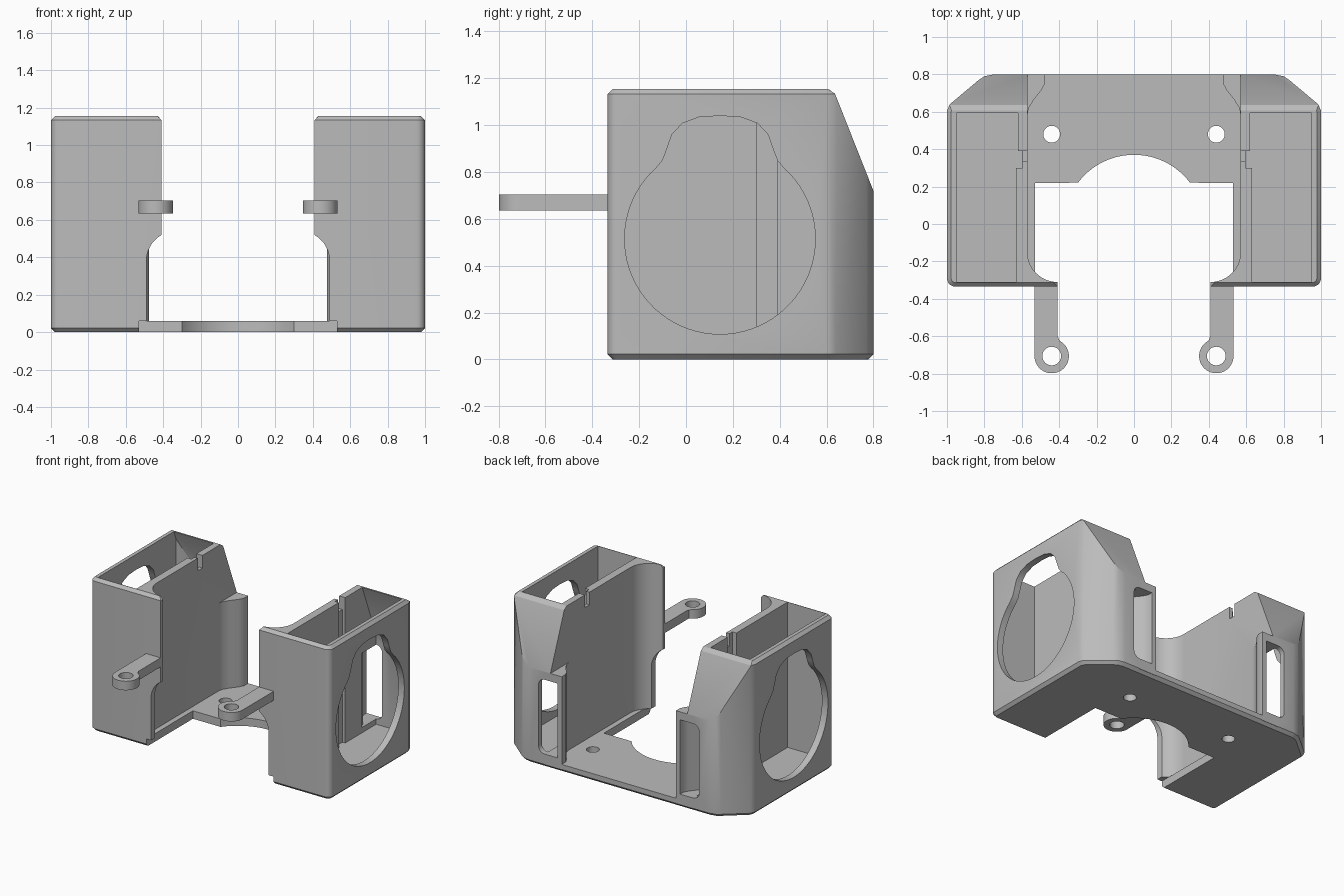
import bpy, bmesh
from math import sin, cos, radians, sqrt
from mathutils import Vector

if "Cube" in bpy.data.objects:
    bpy.data.objects.remove(bpy.data.objects["Cube"], do_unlink=True)

grey = bpy.data.materials.new("plain grey")
grey.use_nodes = True
grey.diffuse_color = (0.5, 0.5, 0.5, 1)
grey.node_tree.nodes["Principled BSDF"].inputs["Base Color"].default_value = (0.5, 0.5, 0.5, 1)


def arc(cx, cy, r, a0, a1, n=12):
    steps = [radians(a0 + (a1 - a0) * i / n) for i in range(n + 1)]
    return [(cx + r * cos(a), cy + r * sin(a)) for a in steps]


def prism(name, outline, lo, hi, axis="z", slope=None, bevel=None, width=0.02, segments=1):
    """Extrude an outline; optionally cut it with a sloping plane and bevel chosen edges."""
    place = {"x": lambda u, v, w: (w, u, v),
             "y": lambda u, v, w: (u, w, v),
             "z": lambda u, v, w: (u, v, w)}[axis]
    bm = bmesh.new()
    face = bm.faces.new([bm.verts.new(place(u, v, lo)) for u, v in outline])
    moved = bmesh.ops.extrude_face_region(bm, geom=[face])["geom"]
    verts = [g for g in moved if isinstance(g, bmesh.types.BMVert)]
    bmesh.ops.translate(bm, vec=place(0, 0, hi - lo), verts=verts)
    if slope is not None:
        cut = bmesh.ops.bisect_plane(bm, geom=bm.verts[:] + bm.edges[:] + bm.faces[:],
                                     plane_co=(0, slope, 1.15), plane_no=(0, 0.43, 0.17),
                                     clear_outer=True)["geom_cut"]
        bmesh.ops.contextual_create(bm, geom=[g for g in cut if isinstance(g, bmesh.types.BMEdge)])
    bmesh.ops.recalc_face_normals(bm, faces=bm.faces)
    if bevel:
        edges = [e for e in bm.edges if bevel(e.verts[0].co, e.verts[1].co)]
        bmesh.ops.bevel(bm, geom=edges, offset=width, segments=segments, profile=0.5, affect="EDGES")
    mesh = bpy.data.meshes.new(name)
    bm.to_mesh(mesh)
    bm.free()
    mesh.materials.append(grey)
    obj = bpy.data.objects.new(name, mesh)
    bpy.context.collection.objects.link(obj)
    return obj


def apply(obj, mod):
    bpy.context.view_layer.objects.active = obj
    bpy.ops.object.modifier_apply(modifier=mod.name)


def combine(obj, other, operation):
    mod = obj.modifiers.new("combine", "BOOLEAN")
    mod.operation, mod.solver, mod.object = operation, "EXACT", other
    apply(obj, mod)
    bpy.data.objects.remove(other, do_unlink=True)


def finish(obj):
    """Mirror a half part to the other side and shade it."""
    mod = obj.modifiers.new("mirror", "MIRROR")
    mod.use_bisect_axis[0] = True
    apply(obj, mod)
    bpy.ops.object.select_all(action="DESELECT")
    obj.select_set(True)
    bpy.ops.object.shade_smooth_by_angle(angle=radians(30))


def rim_edge(a, b):
    """Outer edges along the top and bottom of a pod."""
    m = (a + b) / 2
    outer = m.x > 0.98 or m.y > 0.64 or m.y < -0.29 and m.x > 0.42 and a.x > 0.4
    top = min(a.z, b.z) > 1.14 and (m.x > 0.97 or m.y < -0.32 or m.y > 0.62)
    bottom = max(a.z, b.z) < 0.01 and (m.x > 0.9 or m.y > 0.7 or m.y < -0.32)
    return top or bottom and outer


# pod shell: rounded front corner, chamfered back corner, concave inner front
shell = ([(0.41, -0.335)] + arc(0.955, -0.29, 0.045, -90, 0, 5)
         + [(1, 0.605), (0.985, 0.64), (0.83, 0.77), (0.8, 0.79), (0.75, 0.8), (0.57, 0.8)]
         + arc(0.41, -0.15, 0.16, 0, -90, 14))
body = prism("side_pods_and_base", shell, 0, 1.155, slope=0.63, bevel=rim_edge, width=0.022)

# lower relief in the front flap
relief = [(0.3, -0.1), (0.53, -0.1), (0.53, 0.06), (0.49, 0.06)] + arc(0.33, 0.38, 0.16, 0, 90) + [(0.3, 0.54)]
combine(body, prism("flap_relief", relief, -0.5, -0.1, "y"), "DIFFERENCE")

# flared rear post
flare = [(0.57, 0.58), (0.563, 0.62), (0.535, 0.665), (0.495, 0.715), (0.477, 0.75), (0.475, 0.8)]
combine(body, prism("rear_post", flare + [(0.62, 0.8), (0.62, 0.58)], 0.02, 0.72), "UNION")

# base plate with round cutout and inner ledge
plate = ([(0.62, -0.312), (0.62, 0.8), (-0.1, 0.8)] + arc(0, -0.005, 0.375, 105, 37, 20)
         + [(0.53, 0.22), (0.53, -0.312)])
combine(body, prism("base_plate", plate, 0, 0.06,
                    bevel=lambda a, b: a.y > 0.79 and b.y > 0.79 and max(a.z, b.z) < 0.01,
                    width=0.022), "UNION")

# open chamber with a vertical groove in its inner wall
chamber = [(0.63, -0.31), (0.95, -0.31), (0.95, 0.62), (0.81, 0.74), (0.74, 0.76), (0.62, 0.76),
           (0.62, 0.39), (0.597, 0.39), (0.597, 0.3), (0.63, 0.3)]
combine(body, prism("chamber", chamber, 0.06, 1.3, slope=0.595), "DIFFERENCE")

# notch in the top of the inner wall
combine(body, prism("notch", [(0.5, 0.335), (0.64, 0.335), (0.64, 0.39), (0.5, 0.39)], 1.06, 1.3), "DIFFERENCE")

# rear window beside the post
window = [(x + 0.035, y + 0.012) for x, y in flare] + [(0.51, 0.9), (0.67, 0.9), (0.67, 0.592)]
combine(body, prism("rear_window", window, 0.1, 0.66,
                    bevel=lambda a, b: min(a.x, b.x) > 0.66 and abs(a.z - b.z) < 0.01,
                    width=0.05, segments=4), "DIFFERENCE")

# keyhole opening in the outer wall
half = [(0.28, 0.808), (0.245, 0.85), (0.226, 0.9), (0.205, 0.96), (0.16, 1.008), (0.09, 1.034)]
keyhole = ([(0.145 + u, v) for u, v in half] + [(0.145, 1.04)]
           + [(0.145 - u, v) for u, v in reversed(half)]
           + arc(0.145, 0.515, 0.407, 137, 403, 56))
combine(body, prism("side_opening", keyhole, 0.9, 1.1, "x"), "DIFFERENCE")

# screw hole in the base
combine(body, prism("screw_hole", arc(0.44, 0.48, 0.045, 0, 345, 23), -0.1, 0.2), "DIFFERENCE")
finish(body)

# front arm with a ring end
arm = [(0.41, -0.32), (0.41, -0.62)] + arc(0.44, -0.706, 0.092, 109, 360, 30) + [(0.532, -0.32)]
arms = prism("front_arms", arm, 0.635, 0.703)
combine(arms, prism("arm_hole", arc(0.44, -0.706, 0.05, 0, 345, 23), 0.5, 0.8), "DIFFERENCE")
finish(arms)
